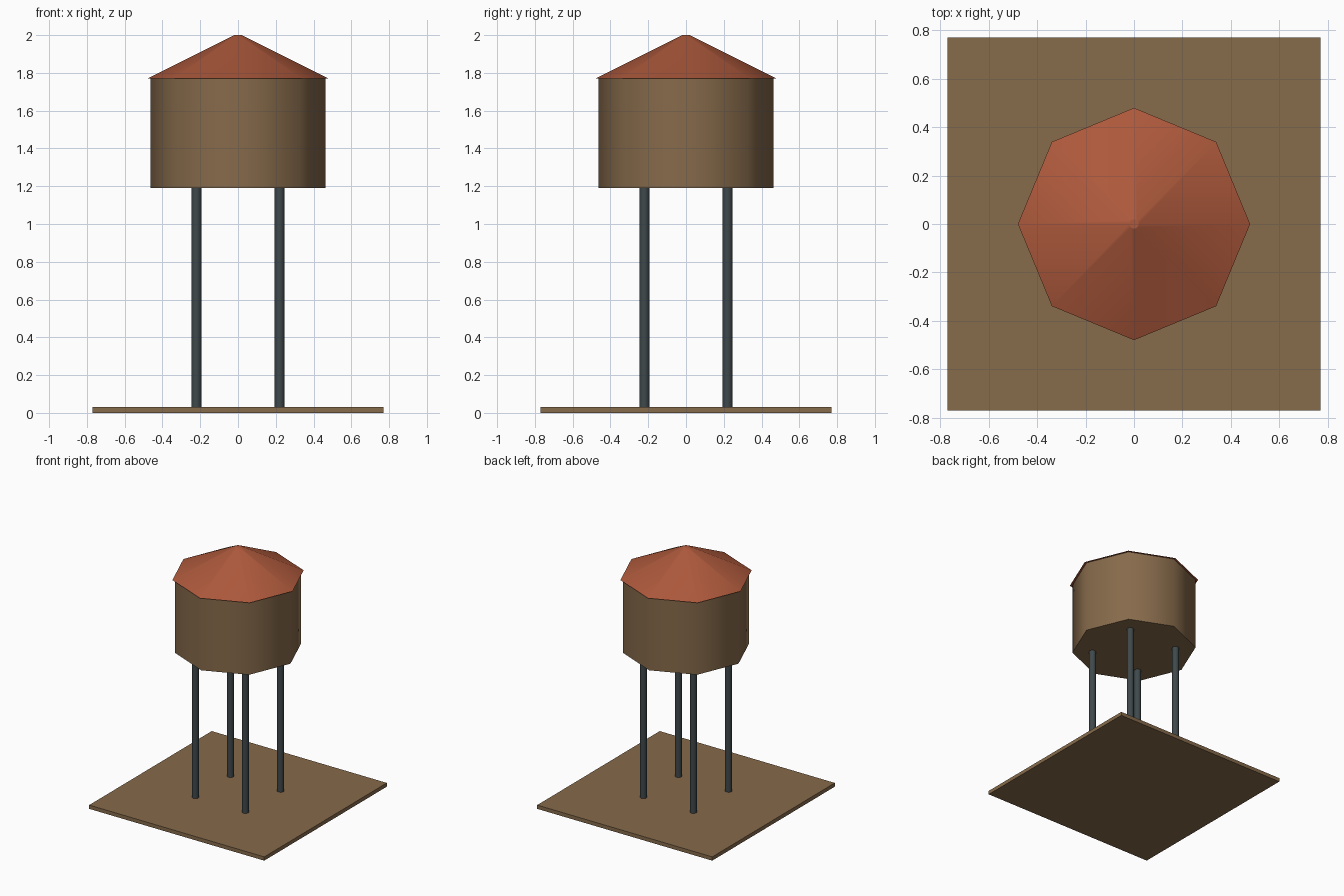
import bpy
from math import radians

cube = bpy.data.objects.get("Cube")
if cube:
    bpy.data.objects.remove(cube, do_unlink=True)


def material(name, rgb):
    m = bpy.data.materials.new(name)
    m.use_nodes = True
    m.diffuse_color = (*rgb, 1)
    m.node_tree.nodes["Principled BSDF"].inputs["Base Color"].default_value = (*rgb, 1)
    return m


wood = material("wood brown", (0.24, 0.145, 0.07))
clay = material("clay red", (0.42, 0.10, 0.045))
steel = material("dark steel", (0.05, 0.066, 0.07))


def octagon(name, bottom, top, z0, z1, mat, x=0, y=0):
    """Eight-sided drum or cone with corners on the axes."""
    bpy.ops.mesh.primitive_cone_add(vertices=8, radius1=bottom, radius2=top,
                                    depth=z1 - z0, location=(x, y, (z0 + z1) / 2))
    ob = bpy.context.object
    ob.name = name
    ob.data.materials.append(mat)
    bpy.ops.object.shade_smooth_by_angle(angle=radians(50))
    # Keep the end caps flat
    for face in ob.data.polygons:
        if abs(face.normal.z) > 0.99:
            face.use_smooth = False
    return ob


# Ground slab
bpy.ops.mesh.primitive_cube_add(size=1, location=(0, 0, 0.015))
slab = bpy.context.object
slab.name = "ground_slab"
slab.scale = (1.54, 1.54, 0.03)
slab.data.materials.append(wood)

# Legs
for side, x in (("left", 0.22), ("right", -0.22)):
    for end, y in (("front", -0.22), ("back", 0.22)):
        octagon(f"{end}_{side}_leg", 0.027, 0.027, 0.03, 1.19, steel, x, y)

# Tank and roof
octagon("tank", 0.462, 0.462, 1.19, 1.77, wood)
octagon("roof", 0.48, 0.02, 1.77, 2.0, clay)
